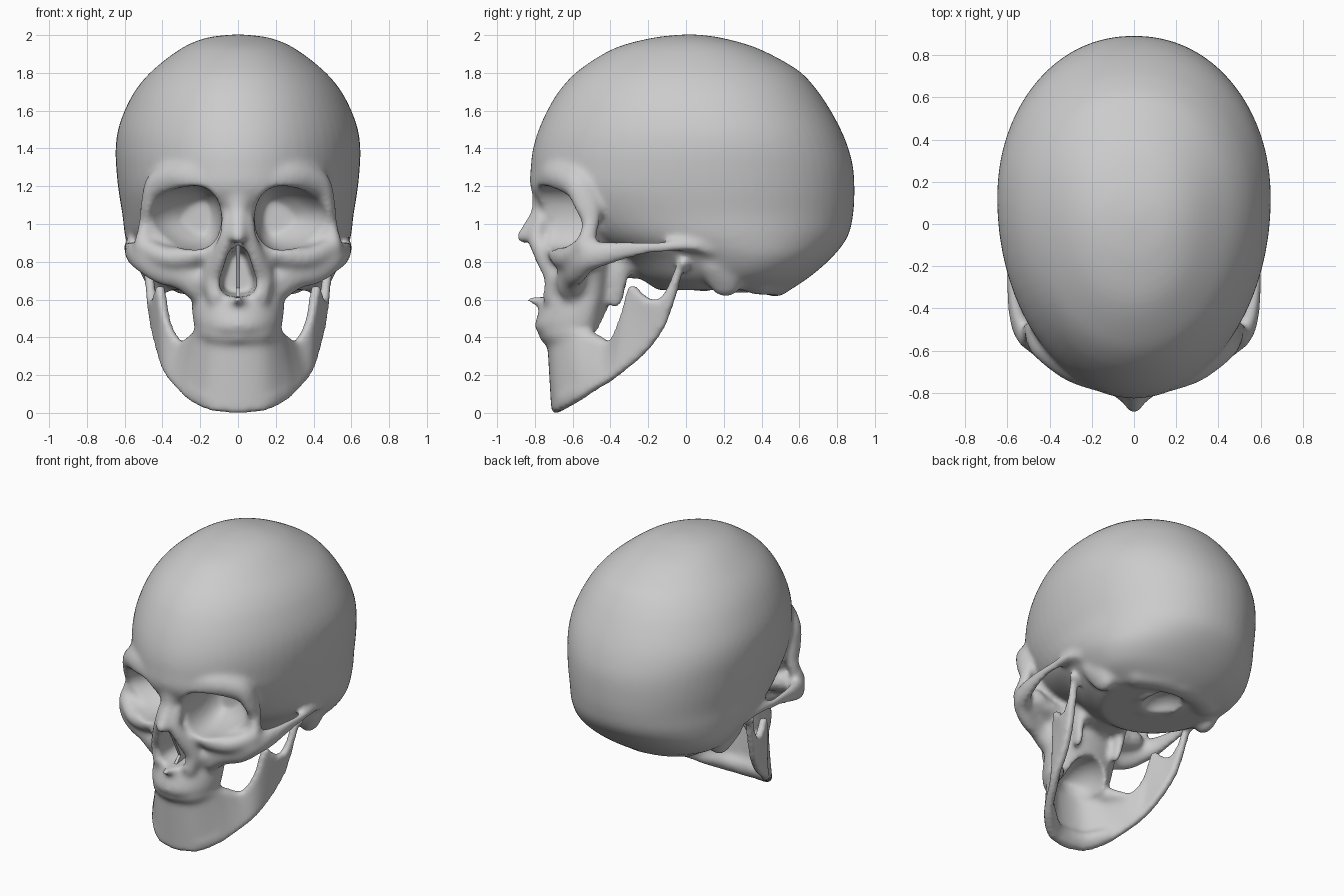
import bpy, bmesh, math
from mathutils import Matrix, Vector


def spline(rows, n):
    out = []
    for i in range(len(rows) - 1):
        a, b, c, d = rows[max(i - 1, 0)], rows[i], rows[i + 1], rows[min(i + 2, len(rows) - 1)]
        for k in range(n):
            t = k / n
            out.append([.5 * (2 * q + (r - p) * t + (2 * p - 5 * q + 4 * r - s) * t * t
                              + (3 * q - p - 3 * r + s) * t ** 3) for p, q, r, s in zip(a, b, c, d)])
    out.append(list(rows[-1]))
    return out


def loft(bm, rings):
    vs = [[bm.verts.new(p) for p in ring] for ring in rings]
    n = len(vs[0])
    for a, b in zip(vs, vs[1:]):
        for i in range(n):
            bm.faces.new((a[i], a[(i + 1) % n], b[(i + 1) % n], b[i]))
    bm.faces.new(vs[0])
    bm.faces.new(vs[-1])


def power(v, e):
    return math.copysign(abs(v) ** e, v)


def egg(z, yf, yb, w, ym, back=1, n=64):
    # horizontal egg-shaped section: front, back, half width, y of widest point
    ring = []
    for i in range(n):
        c, s = math.cos(2 * math.pi * i / n), math.sin(2 * math.pi * i / n)
        e = back if c > 0 else 1
        ring.append((w * power(s, e), ym + power(c, e) * ((yb - ym) if c > 0 else (ym - yf)), z))
    return ring


def socket(y, cx, hw, hh, side, grow=0, n=32):
    # rounded section of an eye socket
    ring = []
    for i in range(n):
        c, s = math.cos(2 * math.pi * i / n), math.sin(2 * math.pi * i / n)
        ring.append((side * (cx + (hw + grow) * power(c, .9)), y, 1.032 + (hh + grow) * power(s, .9) - .045 * c * s))
    return ring


def blob(bm, x, y, z, rx, ry, rz, sub=2):
    m = Matrix.Translation((x, y, z)) @ Matrix.Diagonal((rx, ry, rz, 1))
    bmesh.ops.create_icosphere(bm, subdivisions=sub, radius=1, matrix=m)


def ridge(bm, rows, sides=(1, -1), n=10):
    # run of overlapping ellipsoids: x, y, z, rx, ry, rz
    for side in sides:
        for r in spline(rows, n):
            blob(bm, side * r[0], *r[1:])


def finish(bm, name):
    bmesh.ops.recalc_face_normals(bm, faces=bm.faces[:])
    me = bpy.data.meshes.new(name)
    bm.to_mesh(me)
    bm.free()
    ob = bpy.data.objects.new(name, me)
    bpy.context.collection.objects.link(ob)
    return ob


def modify(ob, kind, **props):
    m = ob.modifiers.new(kind.title(), kind)
    for k, v in props.items():
        setattr(m, k, v)
    bpy.context.view_layer.objects.active = ob
    bpy.ops.object.modifier_apply(modifier=m.name)


def fuse(ob, size):
    modify(ob, 'REMESH', mode='VOXEL', voxel_size=size, use_smooth_shade=True)


bm = bmesh.new()
# braincase
loft(bm, [egg(*r, .95) for r in spline([
    (2.003, -.02, .06, .03, .02), (1.985, -.18, .19, .17, .02), (1.93, -.38, .38, .30, .03),
    (1.82, -.56, .585, .445, .05), (1.72, -.66, .685, .535, .07), (1.61, -.73, .76, .596, .09),
    (1.5, -.78, .82, .635, .11), (1.4, -.81, .86, .648, .12), (1.3, -.822, .885, .645, .12),
    (1.18, -.82, .892, .633, .13), (1.05, -.73, .885, .612, .15), (.93, -.58, .855, .597, .2),
    (.82, -.36, .77, .56, .29), (.72, -.25, .655, .485, .29), (.65, -.15, .55, .36, .26)], 4)])
# upper jaw and nose root
loft(bm, [egg(*r) for r in spline([
    (.39, -.74, -.47, .20, -.55), (.45, -.80, -.43, .23, -.55), (.55, -.775, -.41, .245, -.53),
    (.65, -.74, -.39, .25, -.5), (.78, -.73, -.38, .28, -.5), (.90, -.74, -.36, .27, -.5),
    (1.02, -.74, -.36, .13, -.5), (1.16, -.76, -.4, .11, -.5)], 4)])
# walls around the eye sockets
sockets = spline([(-.95, .33, .215, .175), (-.75, .295, .205, .165), (-.60, .285, .195, .16),
                  (-.48, .255, .15, .13), (-.40, .22, .08, .08)], 5)
for side in (1, -1):
    loft(bm, [socket(*s, side, .04) for s in sockets if s[0] > -.57])
# cheekbone and its arch
ridge(bm, [(.22, -.60, .70, .06, .09, .12), (.30, -.60, .76, .08, .07, .115), (.42, -.57, .79, .07, .06, .11),
           (.505, -.52, .825, .06, .06, .085), (.555, -.42, .845, .04, .06, .067),
           (.58, -.25, .87, .026, .06, .042), (.582, -.1, .88, .026, .06, .032),
           (.56, .03, .885, .045, .06, .03), (.53, .13, .86, .05, .05, .035)])
# lower eye rim and socket floor
ridge(bm, [(.16, -.68, .86, .06, .06, .06), (.26, -.665, .83, .06, .06, .06), (.38, -.62, .825, .06, .06, .06),
           (.49, -.55, .87, .05, .05, .06)])
ridge(bm, [(.2, -.55, .82, .1, .13, .08), (.32, -.53, .83, .1, .1, .07), (.42, -.5, .86, .05, .07, .07)])
# outer eye rim and brow
ridge(bm, [(.51, -.54, .88, .045, .05, .06), (.492, -.505, 1.0, .035, .05, .05), (.475, -.53, 1.11, .04, .075, .06),
           (.43, -.575, 1.21, .055, .08, .08), (.28, -.68, 1.25, .08, .075, .09),
           (.12, -.745, 1.22, .08, .06, .09), (0, -.765, 1.2, .08, .05, .09)])
# nose bridge, flanks and lower spine
ridge(bm, [(0, -.765, 1.15, .075, .05, .06), (0, -.775, 1.05, .055, .05, .06), (0, -.855, .93, .045, .048, .035)], (1,))
ridge(bm, [(.05, -.76, 1.02, .04, .05, .05), (.055, -.79, .93, .045, .05, .05), (.09, -.745, .83, .055, .06, .06),
           (.125, -.695, .72, .065, .06, .06), (.11, -.71, .61, .06, .05, .05)])
ridge(bm, [(0, -.75, .59, .05, .05, .03), (0, -.80, .597, .024, .052, .026)], (1,))
# skull base, wing plates and ear bumps
ridge(bm, [(0, -.35, .8, .2, .12, .09), (0, -.1, .77, .18, .12, .07), (0, .1, .70, .13, .1, .06)], (1,))
ridge(bm, [(.15, -.34, .82, .06, .07, .08), (.17, -.36, .72, .035, .06, .06), (.16, -.375, .6, .025, .05, .05)])
ridge(bm, [(.48, .15, .8, .055, .08, .08), (.455, .19, .73, .05, .1, .06), (.42, .21, .665, .05, .08, .052)])
ridge(bm, [(.14, .2, .68, .04, .07, .04), (.11, .3, .66, .04, .07, .035)])
ridge(bm, [(.28, .38, .67, .08, .08, .045), (.15, .45, .66, .08, .07, .04), (0, .47, .65, .08, .07, .035)])
skull = finish(bm, "skull")
fuse(skull, .018)

bm = bmesh.new()
# hollows: eye sockets, nose opening, palate, spinal opening
for side in (1, -1):
    loft(bm, [socket(*s, side) for s in sockets])
half = spline([(0, .885), (.045, .86), (.08, .76), (.1, .69), (.075, .63), (0, .612)], 4)
pear = half + [(-x, z) for x, z in half[-2:0:-1]]
loft(bm, [[(x * k, y, .72 + (z - .72) * k) for x, z in pear] for y, k in ((-1, 1), (-.7, 1), (-.52, .8))])
blob(bm, 0, -.49, .39, .15, .24, .17, 4)
blob(bm, 0, .28, .62, .12, .15, .1, 4)
cutter = finish(bm, "hollow_cutter")
cutter.hide_render = True
modify(skull, 'BOOLEAN', object=cutter, operation='DIFFERENCE', solver='EXACT')
bpy.data.objects.remove(cutter)

# plate dividing the nose opening
bm = bmesh.new()
prof = [(-.78, .89), (-.71, .76), (-.66, .66), (-.72, .6), (-.5, .6), (-.5, .89)]
loft(bm, [[(x, y, z) for y, z in prof] for x in (-.01, .01)])
finish(bm, "nose_divider")

# lower jaw: columns from lower edge to upper edge, chin to hinge
cols = [(0, -.685, 0, 0, -.71, .42), (.14, -.66, .012, .12, -.685, .42), (.25, -.565, .065, .195, -.60, .42),
        (.31, -.48, .12, .24, -.50, .40), (.35, -.405, .165, .30, -.40, .38),
        (.38, -.335, .215, .37, -.345, .50), (.405, -.23, .30, .41, -.295, .68),
        (.43, -.145, .40, .44, -.205, .61), (.445, -.10, .48, .455, -.125, .62),
        (.46, -.065, .58, .475, -.045, .79), (.47, -.04, .66, .48, -.005, .81)]
cols = [(-c[0], c[1], c[2], -c[3], c[4], c[5]) for c in cols[:0:-1]] + cols
bm = bmesh.new()
grid = []
for c in spline(cols, 5):
    lo, hi = Vector(c[:3]), Vector(c[3:])
    grid.append([bm.verts.new(lo.lerp(hi, k / 10)) for k in range(11)])
for a, b in zip(grid, grid[1:]):
    for k in range(10):
        bm.faces.new((a[k], b[k], b[k + 1], a[k + 1]))
jaw = finish(bm, "lower_jaw")
modify(jaw, 'SOLIDIFY', thickness=.055, offset=0)

# chin swelling, tooth ridge and hinge knobs, then jaw and skull grown together
bm = bmesh.new()
bm.from_mesh(jaw.data)
ridge(bm, [(0, -.675, .07, .06, .045, .06), (.13, -.65, .08, .06, .045, .055), (.24, -.56, .12, .04, .045, .05)])
ridge(bm, [(0, -.735, .43, .06, .05, .07), (.11, -.70, .43, .06, .05, .07), (.18, -.61, .43, .045, .05, .07),
           (.215, -.52, .39, .04, .06, .05), (.27, -.44, .36, .035, .05, .035)])
for side in (1, -1):
    blob(bm, side * .475, -.015, .79, .06, .032, .038, 3)
bm.to_mesh(jaw.data)
bm.free()
fuse(jaw, .016)
bm = bmesh.new()
bm.from_mesh(skull.data)
bm.from_mesh(jaw.data)
bm.to_mesh(skull.data)
bm.free()
bpy.data.objects.remove(jaw)
fuse(skull, .0145)
modify(skull, 'SMOOTH', factor=.5, iterations=10)
